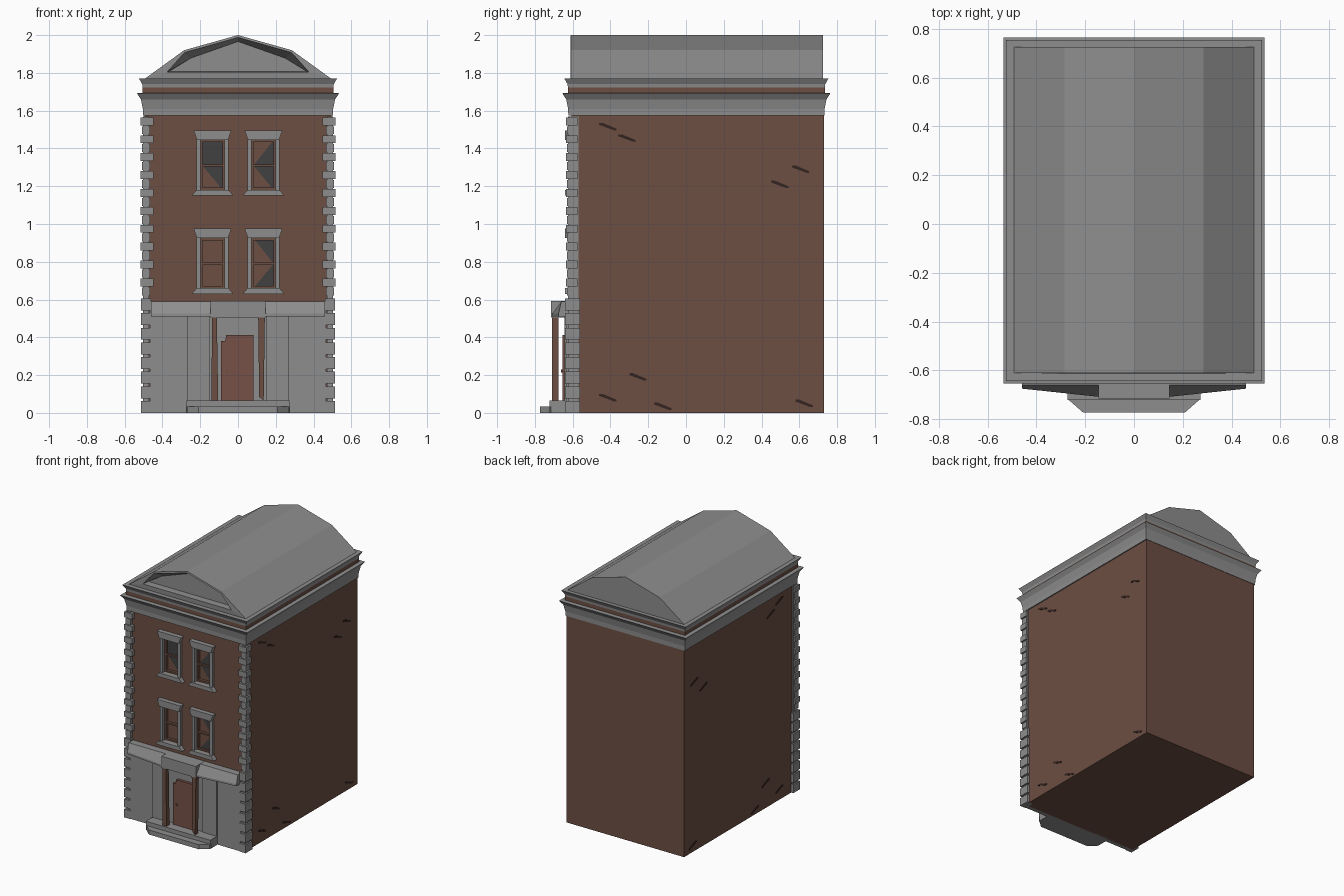
import bpy, bmesh

cube = bpy.data.objects.get("Cube")
if cube:
    bpy.data.objects.remove(cube, do_unlink=True)


def material(name, rgb):
    m = bpy.data.materials.new(name)
    m.use_nodes = True
    m.diffuse_color = (*rgb, 1)
    m.node_tree.nodes["Principled BSDF"].inputs["Base Color"].default_value = (*rgb, 1)
    return m


STONE = material("grey stone", (0.27, 0.27, 0.27))
BRICK = material("brown brick", (0.15, 0.077, 0.056))
DOOR = material("door brown", (0.18, 0.083, 0.063))
GLASS = material("dark glass", (0.055, 0.052, 0.054))
DARK = material("dark brick", (0.035, 0.018, 0.014))


def finish(name, bm, *mats):
    bmesh.ops.recalc_face_normals(bm, faces=bm.faces)
    mesh = bpy.data.meshes.new(name)
    bm.to_mesh(mesh)
    bm.free()
    for m in mats:
        mesh.materials.append(m)
    ob = bpy.data.objects.new(name, mesh)
    bpy.context.collection.objects.link(ob)
    return ob


def add_loft(bm, loops):
    """Skin closed loops of points and cap both ends."""
    rings = [[bm.verts.new(p) for p in loop] for loop in loops]
    n = len(rings[0])
    for a, b in zip(rings, rings[1:]):
        for i in range(n):
            j = (i + 1) % n
            bm.faces.new((a[i], a[j], b[j], b[i]))
    bm.faces.new(rings[0])
    bm.faces.new(rings[-1])


PLACE = {"x": lambda p, d: (d, p[0], p[1]),
         "y": lambda p, d: (p[0], d, p[1]),
         "z": lambda p, d: (p[0], p[1], d)}


def prism(name, points, axis, d0, d1, mat):
    bm = bmesh.new()
    add_loft(bm, [[PLACE[axis](p, d) for p in points] for d in (d0, d1)])
    return finish(name, bm, mat)


def rect(x0, x1, y0, y1):
    return [(x0, y0), (x1, y0), (x1, y1), (x0, y1)]


def box(name, x0, x1, y0, y1, z0, z1, mat):
    return prism(name, rect(x0, x1, y0, y1), "z", z0, z1, mat)


def mirrored(half):
    """Complete a symmetric outline given its left half up to the middle point."""
    return half + [(-x, z) for x, z in reversed(half[:-1])]


# Main brick block
body = box("brick_body", -0.495, 0.495, -0.605, 0.73, 0, 1.6, BRICK)

# Windows: pocket, stone surround, sashes and glass
WALL, BACK = -0.605, -0.575


def window(label, cx, zb, panes):
    z0, zm, z1, top = zb + 0.03, zb + 0.16, zb + 0.295, zb + 0.345
    l, r = cx - 0.07, cx + 0.07
    cutter = box("window_cutter", l, r, -0.7, BACK, z0, z1, BRICK)
    cutter.hide_render = True
    mod = body.modifiers.new("opening", "BOOLEAN")
    mod.operation, mod.object, mod.solver = "DIFFERENCE", cutter, "EXACT"
    bpy.context.view_layer.objects.active = body
    bpy.ops.object.modifier_apply(modifier=mod.name)
    bpy.data.objects.remove(cutter, do_unlink=True)

    # Lintel and sill flare outwards
    prism(label + "_lintel", [(cx - .082, z1), (cx + .082, z1), (cx + .1, top), (cx - .1, top)],
          "y", -0.64, WALL + 0.01, STONE)
    prism(label + "_sill", [(cx - .11, zb), (cx + .11, zb), (cx + .085, z0), (cx - .085, z0)],
          "y", -0.64, WALL + 0.01, STONE)
    for side in (-1, 1):
        a, b = sorted((cx + side * 0.064, cx + side * 0.086))
        box(label + "_jamb", a, b, -0.625, -0.58, z0, z1, STONE)
        a, b = sorted((cx + side * 0.054, cx + side * 0.064))
        box(label + "_stile", a, b, -0.598, BACK, z0, z1, BRICK)
    for name, z in (("bottom", z0 + .006), ("meeting", zm), ("top", z1 - .006)):
        box(label + "_" + name + "_rail", l, r, -0.595, BACK, z - .006, z + .006, BRICK)
    # Panes are filled whole or on one side of a diagonal
    gl, gr = l + .016, r - .016
    for (a, b), kind in zip(((zm, z1), (z0, zm)), panes):
        corners = rect(gl, gr, a, b)
        shape = {"full": corners, "low_right": corners[:3],
                 "high_right": corners[1:], "none": None}[kind]
        if shape:
            prism(label + "_glass", shape, "y", BACK - .006, BACK + .001, GLASS)


window("upper_right_window", -0.135, 1.15, ("full", "high_right"))
window("upper_left_window", 0.135, 1.15, ("low_right", "high_right"))
window("lower_right_window", -0.135, 0.63, ("none", "none"))
window("lower_left_window", 0.135, 0.63, ("high_right", "low_right"))

# Corner quoins: large blocks below, alternating blocks above
for side, word in ((1, "left"), (-1, "right")):
    bm = bmesh.new()

    def block(inner, outer, front, back, z0, z1):
        p = rect(side * inner, side * outer, front, back)
        add_loft(bm, [[(x, y, z) for x, y in p] for z in (z0, z1)])

    block(0.47, 0.502, -0.625, -0.57, 0, 1.57)
    for i in range(8):
        z = i * 0.0775
        block(0.46, 0.513, -0.64, -0.56, z, z + 0.063)
    for i in range(20):
        z = 0.622 + i * 0.0474
        if i % 2:
            block(0.448, 0.515, -0.635, -0.575, z, z + 0.042)
        else:
            block(0.466, 0.507, -0.629, -0.58, z, z + 0.042)
    finish(word + "_quoins", bm, STONE)

# Cornice: one moulded ring with a brick band in the middle
profile = [(0.003, 1.575), (0.004, 1.61), (0.014, 1.66), (0.035, 1.692),
           (0.005, 1.694), (0.005, 1.722), (0.007, 1.74), (0.024, 1.77)]
bm = bmesh.new()
add_loft(bm, [[(x, y, z) for x, y in rect(-.5 - e, .5 + e, -.62 - e, .73 + e)]
              for e, z in profile])
for f in bm.faces:
    if 1.70 < f.calc_center_median().z < 1.715 and len(f.verts) == 4:
        f.material_index = 1
finish("cornice", bm, STONE, BRICK)

# Faceted roof with a recessed front gable
outline = mirrored([(-0.495, 1.768), (-0.285, 1.92), (0, 2.0)])
rim = mirrored([(-0.375, 1.805), (-0.283, 1.908), (0, 1.988)])
recess = mirrored([(-0.365, 1.807), (-0.25, 1.878), (0, 1.966)])
bm = bmesh.new()
add_loft(bm, [[(x, y, z) for x, z in pts] for pts, y in
              ((outline, 0.725), (outline, -0.61), (rim, -0.612), (recess, -0.56))])
finish("roof", bm, STONE)

# Ground floor stone front
box("stone_front", -0.465, 0.465, -0.635, -0.595, 0, 0.55, STONE)
for side in (-1, 1):
    a, b = sorted((side * 0.15, side * 0.27))
    box("entrance_panel", a, b, -0.643, -0.63, 0.065, 0.51, STONE)

# Entablature, swelling towards the central lintel, with a sloped top
bm = bmesh.new()
plan = mirrored([(-0.46, -0.6), (-0.46, -0.675), (-0.15, -0.708), (0, -0.708)])
top = [(x, max(y, -0.66)) for x, y in plan]
add_loft(bm, [[(x, y, z) for x, y in p] for p, z in ((plan, .51), (plan, .525), (top, .59))])
finish("entablature", bm, STONE)
box("entrance_lintel", -0.145, 0.145, -0.715, -0.61, 0.505, 0.592, STONE)

# Porch floor and splayed step
box("porch_floor", -0.272, 0.272, -0.722, -0.61, 0, 0.066, STONE)
prism("front_step", [(-.275, -.715), (-.21, -.772), (.21, -.772), (.275, -.715)],
      "z", 0, 0.035, STONE)

# Door with uneven top, handle, and porch posts
prism("door", [(-.09, .066), (.082, .066), (.082, .413), (-.062, .413), (-.068, .38), (-.09, .38)],
      "y", -0.655, -0.63, DOOR)
box("door_handle", -0.066, -0.052, -0.662, -0.65, 0.215, 0.23, BRICK)
prism("right_post", [(-.14, .066), (-.105, .066), (-.112, .506), (-.138, .506)],
      "y", -0.71, -0.675, BRICK)
prism("left_post", [(.112, .085), (.136, .066), (.142, .506), (.107, .506)],
      "y", -0.71, -0.675, BRICK)

# Slanted dark brick marks on both side walls
marks = [(-.46, 1.535), (-.36, 1.475), (.56, 1.31), (.45, 1.23),
         (-.3, .21), (-.46, .1), (-.17, .055), (.58, .07)]
for side in (-1, 1):
    for y, z in marks:
        shape = [(y, z), (y + .02, z), (y + .092, z - .03), (y + .092, z - .04),
                 (y + .078, z - .039), (y, z - .01)]
        prism("brick_mark", shape, "x", side * 0.49, side * 0.498, DARK)
